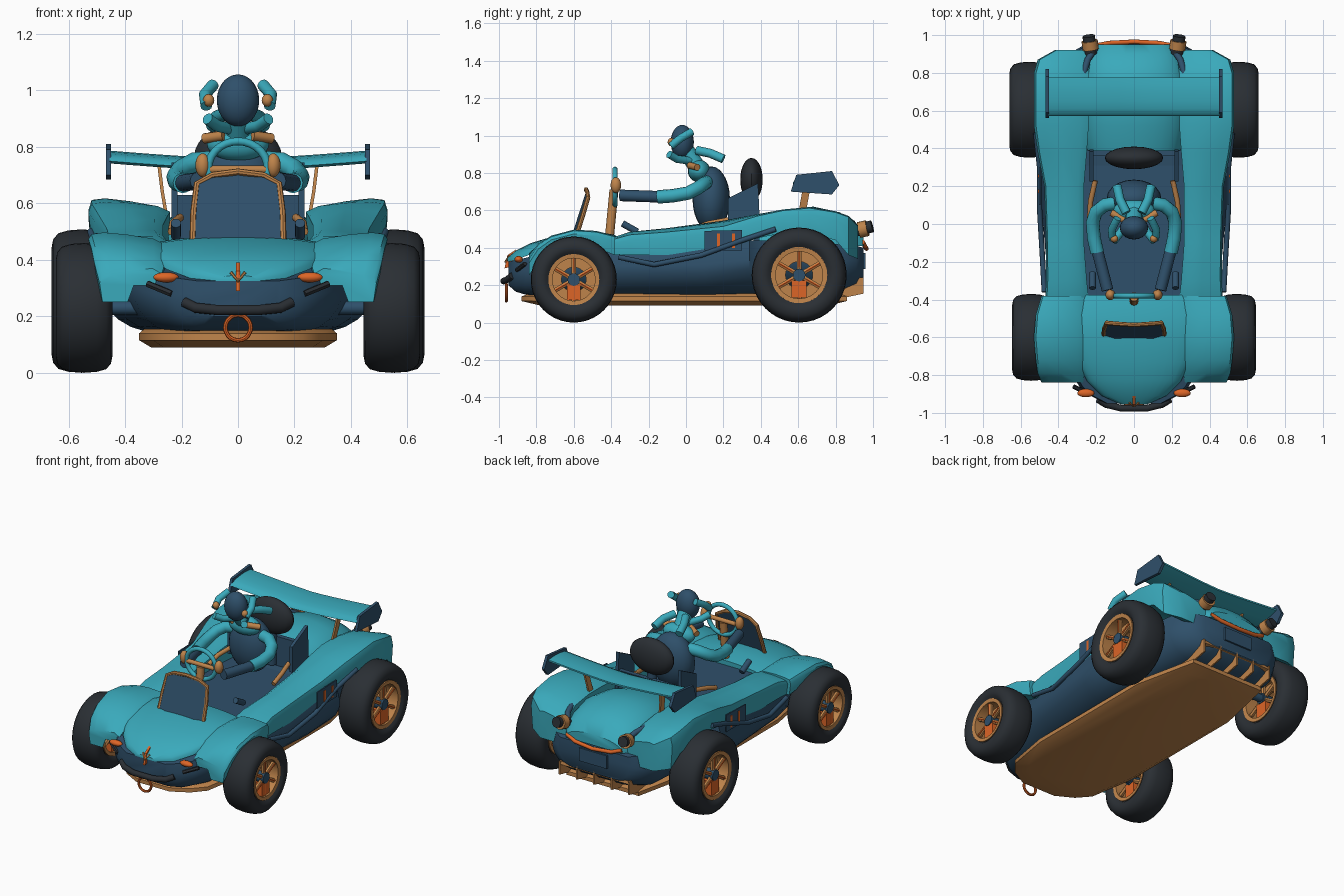
import bpy, bmesh, math
from mathutils import Vector, Matrix

if "Cube" in bpy.data.objects:
    bpy.data.objects.remove(bpy.data.objects["Cube"])

def material(name, rgb):
    m = bpy.data.materials.new(name)
    m.diffuse_color = (*rgb, 1)
    m.use_nodes = True
    m.node_tree.nodes["Principled BSDF"].inputs["Base Color"].default_value = m.diffuse_color
    return m

TEAL = material("teal_paint", (0.042, 0.40, 0.50))
NAVY = material("navy_panel", (0.028, 0.080, 0.145))
COPPER = material("copper_metal", (0.52, 0.23, 0.07))
ORANGE = material("orange_trim", (0.72, 0.13, 0.02))
BLACK = material("black_rubber", (0.023, 0.028, 0.034))

def finish(name, bm, mat):
    bmesh.ops.recalc_face_normals(bm, faces=bm.faces[:])
    me = bpy.data.meshes.new(name)
    bm.to_mesh(me)
    bm.free()
    me.materials.append(mat)
    ob = bpy.data.objects.new(name, me)
    bpy.context.collection.objects.link(ob)
    return ob

def loft(name, rings, mat, closed=False):
    bm = bmesh.new()
    vs = [[bm.verts.new(p) for p in r] for r in rings]
    n = len(vs[0])
    pairs = list(zip(vs, vs[1:])) + ([(vs[-1], vs[0])] if closed else [])
    for a, b in pairs:
        for i in range(n):
            j = (i + 1) % n
            bm.faces.new((a[i], a[j], b[j], b[i]))
    if not closed:
        bm.faces.new(vs[0])
        bm.faces.new(vs[-1])
    return finish(name, bm, mat)

def tube(name, pts, r, mat, closed=False, sides=12):
    pts = [Vector(p) for p in pts]
    n, rings, q, old = len(pts), [], None, None
    for i, p in enumerate(pts):
        a = pts[(i - 1) % n] if closed or i else p
        b = pts[(i + 1) % n] if closed or i < n - 1 else p
        t = (b - a).normalized()
        q = t.to_track_quat('Z', 'Y') if q is None else old.rotation_difference(t) @ q
        old = t
        rings.append([p + q @ Vector((r * math.cos(k * math.tau / sides), r * math.sin(k * math.tau / sides), 0))
                      for k in range(sides)])
    return loft(name, rings, mat, closed)

def ball(name, c, rad, mat):
    bm = bmesh.new()
    bmesh.ops.create_uvsphere(bm, u_segments=20, v_segments=14, radius=1,
                              matrix=Matrix.Translation(c) @ Matrix.Diagonal((*rad, 1)))
    return finish(name, bm, mat)

def box(name, c, size, mat, rot=0):
    bm = bmesh.new()
    bmesh.ops.create_cube(bm, size=1, matrix=Matrix.Translation(c) @ Matrix.Rotation(rot, 4, 'X')
                          @ Matrix.Diagonal((*size, 1)))
    return finish(name, bm, mat)

def plate(name, outline, x0, x1, mat):
    return loft(name, [[(x, y, z) for y, z in outline] for x in (x0, x1)], mat)

def lathe_x(name, c, profile, mat, seg=40):
    return loft(name, [[(c[0] + x, c[1] + r * math.cos(k * math.tau / seg), c[2] + r * math.sin(k * math.tau / seg))
                        for x, r in profile] for k in range(seg)], mat, True)

def shell(name, stations, mat):
    # domed panel: y, half width, edge height, top height
    rings = []
    for y, w, ze, zt in stations:
        rings.append([(w * math.cos(math.pi * k / 16), y, ze + (zt - ze) * math.sin(math.pi * k / 16) ** 0.75)
                      for k in range(17)])
    return loft(name, rings, mat)

def wheel(tag, s, x, y, R, W):
    c, h, ri = (s * x, y, R), W / 2, R * 0.57
    # tyre with rounded shoulders
    prof = [(-h * .75, ri), (-h * .95, R * .66), (-h, R * .75), (-h * .95, R * .86), (-h * .78, R * .945), (-h * .45, R * .985),
            (0, R), (h * .45, R * .985), (h * .78, R * .945), (h * .95, R * .86), (h, R * .75), (h * .95, R * .66), (h * .75, ri)]
    lathe_x(tag + "_tyre", c, prof, BLACK)
    lathe_x(tag + "_rim", c, [(-h * .88, ri * 1.04), (-h * .85, ri * .87), (h * .85, ri * .87), (h * .88, ri * 1.04)], COPPER)
    lathe_x(tag + "_rim_disc", c, [(-.01, ri * .5), (-.01, ri * .9), (.01, ri * .9), (.01, ri * .5)], COPPER)
    for k in range(6):
        a = k * math.tau / 6 + math.pi / 6
        d = Vector((0, math.cos(a), math.sin(a)))
        for f in (-.6, .6):
            off = Vector(c) + Vector((h * f, 0, 0))
            tube(tag + "_spoke", [off + d * ri * .15, off + d * ri * .92], .014, COPPER, sides=6)
        # slim accent on the outer spoke face
        off = Vector(c) + Vector((s * (h * .6 + .011), 0, 0))
        tube(tag + "_spoke_accent", [off + d * ri * .3, off + d * ri * .88], .006, ORANGE, sides=6)
    tube(tag + "_hub", [(c[0] - h * .8, y, R), (c[0] + h * .8, y, R)], .034, NAVY, sides=12)
    box(tag + "_caliper", (c[0], y, R - ri * .52), (W * .76, ri * .56, ri * .62), ORANGE)
    tube(tag + "_axle", [(0, y, R), c], .025, NAVY)

# lower tub with a rounded hull section
tub = []
for y, w, zb, zt in [(-.95, .15, .20, .325), (-.91, .23, .165, .335), (-.86, .29, .15, .345), (-.72, .37, .14, .385),
                     (-.55, .41, .14, .42), (-.36, .45, .14, .39), (.1, .49, .14, .40), (.34, .50, .15, .44),
                     (.42, .43, .15, .44), (.8, .40, .16, .42), (.91, .33, .19, .41), (.95, .26, .23, .40)]:
    half = [(.55 + .45 * math.sin(k * math.pi / 12), 1 - math.cos(k * math.pi / 12)) for k in range(7)]
    r = [(w * a, y, zb + (zt - zb) * .65 * b) for a, b in half] + [(w * .94, y, zt)]
    tub.append(r + [(-px, py, pz) for px, py, pz in reversed(r)])
loft("lower_tub", tub, NAVY)

# underbody tray
outline = [(.12, -.88), (.23, -.82), (.30, -.74), (.35, -.45), (.35, .45), (.26, .86)]
outline += [(-x, y) for x, y in reversed(outline)]
loft("underbody_tray", [[(x * k, y * k, z) for x, y in outline] for k, z in ((.88, .09), (1, .115), (1, .14), (.95, .155))], COPPER)
for i in range(5):
    plate("diffuser_fin", [(.70, .13), (.74, .11), (.95, .155), (.95, .24), (.84, .24)],
          -.255 + i * .125, -.245 + i * .125, COPPER)
box("diffuser_roof", (0, .87, .21), (.50, .15, .02), COPPER, .25)

# hood and engine cover
shell("hood", [(-.955, .07, .325, .345), (-.91, .17, .335, .385), (-.83, .25, .365, .425), (-.73, .30, .395, .455),
               (-.6, .335, .42, .48), (-.48, .335, .425, .485), (-.375, .31, .41, .465)], TEAL)
shell("engine_cover", [(.39, .25, .40, .56), (.52, .28, .42, .60), (.68, .29, .42, .62), (.82, .27, .41, .59),
                       (.90, .24, .41, .545), (.95, .20, .41, .48)], TEAL)

def fender(name, s, stations, flap=None):
    # y, inner x, outer x, bottom, inner top, outer top
    rings = []
    for y, xi, xo, zb, zi, zo in stations:
        d = xo - xi
        zin = zb if flap is None else max(zb, zi - flap)
        rings.append([(s * px, y, pz) for px, pz in
                      [(xi + d * .55, zb), (xi + d * .45, zin), (xi, zin), (xi, zi - .02), (xi + d * .15, zi),
                       (xi + d * .5, (zi + zo) / 2 + .004), (xo - d * .2, zo),
                       (xo - d * .04, zo - .006), (xo, zo - (zo - zb) * .3), (xo - .01, zb)]])
    loft(name, rings, TEAL)

front = [(-.84, .27, .49, .25, .37, .345), (-.79, .26, .51, .33, .405, .42), (-.72, .26, .52, .39, .445, .465),
         (-.6, .26, .53, .42, .475, .497), (-.48, .26, .52, .40, .475, .49), (-.38, .26, .49, .36, .465, .465)]
rear = [(-.39, .24, .47, .36, .455, .45), (-.3, .25, .465, .36, .485, .475), (-.1, .265, .465, .36, .505, .49),
        (.2, .265, .475, .39, .545, .52), (.38, .25, .51, .45, .575, .575), (.52, .24, .53, .48, .59, .605),
        (.66, .24, .53, .48, .59, .618), (.8, .24, .53, .44, .57, .595), (.87, .23, .51, .36, .53, .57),
        (.92, .22, .42, .34, .49, .52)]

# parts on both sides
for s, tag in ((1, "right"), (-1, "left")):
    wheel(tag + "_front_wheel", s, .545, -.60, .23, .20)
    wheel(tag + "_rear_wheel", s, .554, .605, .254, .212)
    fender(tag + "_front_fender", s, front, .06)
    fender(tag + "_side_pod", s, rear)
    P = lambda *pts: [(s * x, y, z) for x, y, z in pts]
    # side trim
    tube(tag + "_side_rail", P((.475, -.36, .35), (.485, -.17, .31), (.50, .08, .36), (.50, .3, .44), (.52, .48, .50)), .014, NAVY)
    plate(tag + "_door_plate", [(.10, .385), (.30, .385), (.30, .495), (.10, .49)], s * .496, s * .504, NAVY)
    for y in (.165, .245):
        plate(tag + "_door_stripe", [(y, .40), (y + .018, .40), (y + .018, .475), (y, .475)], s * .500, s * .507, ORANGE)
    tube(tag + "_cockpit_trim", P((.235, .03, .50), (.23, .12, .53), (.205, .23, .55)), .014, COPPER)
    tube(tag + "_lever", P((.22, -.34, .53), (.22, -.26, .485)), .018, NAVY)
    # nose lights
    ball(tag + "_headlight", (s * .255, -.895, .338), (.045, .022, .018), ORANGE)
    tube(tag + "_nose_slat", P((.32, -.86, .315), (.235, -.905, .28)), .012, BLACK, sides=6)
    # exhaust and seam
    tube(tag + "_exhaust_collar", P((.229, .925, .495), (.235, .97, .505)), .043, COPPER, sides=16)
    tube(tag + "_exhaust_tip", P((.228, .90, .49), (.24, .996, .515)), .033, BLACK, sides=14)
    tube(tag + "_rear_seam", P((.205, .93, .485), (.245, .87, .53), (.272, .78, .548)), .017, NAVY)
    # wing supports and end plates
    plate(tag + "_wing_end_plate", [(.56, .70), (.59, .79), (.78, .81), (.82, .735), (.78, .685)], s * .45, s * .468, NAVY)
    loft(tag + "_wing_support", [P((x, .60 + g, z), (x + .012, .60 + g, z), (x + .012, .64 + g, z), (x, .64 + g, z))
                                 for x, g, z in ((.25, 0, .57), (.262, .01, .64), (.275, .03, .745))], COPPER)
    # cockpit side panels
    plate(tag + "_seat_side_panel", [(.225, .50), (.225, .665), (.385, .745), (.395, .53), (.395, .50)], s * .215, s * .235, NAVY)
    # driver arms and hands
    tube(tag + "_upper_arm", P((.10, .11, .75), (.155, .10, .745), (.20, .065, .72), (.218, .01, .692), (.213, -.07, .678),
                               (.195, -.15, .672)), .036, TEAL)
    tube(tag + "_forearm", P((.197, -.13, .672), (.14, -.35, .68)), .031, NAVY)
    ball(tag + "_hand", (s * .125, -.375, .735), (.026, .028, .042), COPPER)
    # raised helmet frame
    tube(tag + "_shoulder_strap", P((.12, .06, .83), (.05, .02, .84)), .018, COPPER)
    tube(tag + "_collar_brace", P((.09, .20, .875), (.075, .13, .905), (.04, .06, .92)), .024, TEAL)
    tube(tag + "_helmet_brace", P((.03, .02, .865), (.075, -.05, .875), (.108, -.09, .90)), .021, TEAL)
    tube(tag + "_visor_brace", P((.112, -.08, .945), (.118, -.03, .985), (.088, .03, 1.02)), .021, TEAL)
    ball(tag + "_helmet_knob", (s * .104, -.078, .965), (.02, .02, .022), COPPER)

# rear wing with a crowned section
wing = []
for i in range(-6, 7):
    x = .455 * i / 6
    z = .727 + abs(x) ** 1.3 * .08
    wing.append([(x, y, z + dz) for y, dz in
                 ((.572, -.006), (.582, .008), (.61, .020), (.65, .027), (.70, .031), (.74, .030), (.775, .026),
                  (.775, .016), (.68, -.008), (.60, -.014))])
loft("rear_wing", wing, TEAL)

# tail details
tube("tail_strip", [(-.20, .945, .43), (-.13, .958, .405), (0, .965, .395), (.13, .958, .405), (.20, .945, .43)], .012, ORANGE)
box("tail_plate", (0, .955, .33), (.20, .012, .085), NAVY)

# nose details
bumper = [(-.19, -.93, .25), (-.15, -.955, .23), (-.07, -.975, .222), (.07, -.975, .222), (.15, -.955, .23), (.19, -.93, .25)]
tube("front_bumper", bumper, .018, BLACK)
tube("tow_ring", [(.045 * math.cos(k * math.tau / 20), -.96, .16 + .045 * math.sin(k * math.tau / 20)) for k in range(20)],
     .008, ORANGE, True, 8)
plate("nose_fin", [(-.97, .29), (-.955, .36), (-.91, .39), (-.93, .30)], -.007, .007, ORANGE)
tube("nose_chevron", [(-.025, -.945, .355), (0, -.965, .325), (.025, -.945, .355)], .006, COPPER, sides=6)

# windscreen panel and frame
def screen_point(x, z, off=0):
    t = (z - .47) / .24
    return (x, -.615 + .08 * t + 1.2 * x * x + off, z)
edge = [(.16, .47), (.157, .57), (.145, .67), (.09, .70), (0, .712)]
edge += [(-x, z) for x, z in reversed(edge[:-1])]
rows = []
for off in (-.006, .006):
    rows.append([screen_point(x, z, off) for x, z in edge] + [screen_point(x, .47, off) for x in (-.1, 0, .1)])
loft("windscreen", rows, NAVY)
tube("windscreen_frame", [screen_point(x, z) for x, z in edge], .012, COPPER, sides=8)

# steering
tube("steering_wheel", [(.105 * math.cos(k * math.tau / 28), -.38, .725 + .095 * math.sin(k * math.tau / 28))
                        for k in range(28)], .014, TEAL, True)
tube("steering_column", [(0, -.41, .45), (0, -.385, .71)], .024, COPPER)
tube("steering_spoke", [(-.10, -.38, .72), (.10, -.38, .72)], .014, COPPER)

# cockpit floor, seat, rear wall and headrest
box("cockpit_floor", (0, 0, .42), (.53, .77, .03), NAVY)
box("cockpit_rear_wall", (0, .375, .53), (.46, .03, .20), NAVY)
tube("headrest_post", [(0, .35, .45), (0, .35, .70)], .03, NAVY)
ball("headrest", (0, .35, .765), (.155, .06, .115), BLACK)

# driver body
ball("driver_torso", (0, .135, .66), (.145, .10, .175), NAVY)
ball("driver_collar", (0, .07, .81), (.11, .06, .06), TEAL)
tube("driver_neck", [(0, .08, .80), (0, .0, .92)], .045, TEAL)
ball("driver_helmet", (0, -.02, .965), (.075, .062, .092), NAVY)

# smooth shading with sharp edges kept
bpy.ops.object.select_all(action='SELECT')
bpy.context.view_layer.objects.active = bpy.data.objects["hood"]
bpy.ops.object.shade_smooth_by_angle(angle=math.radians(38))
